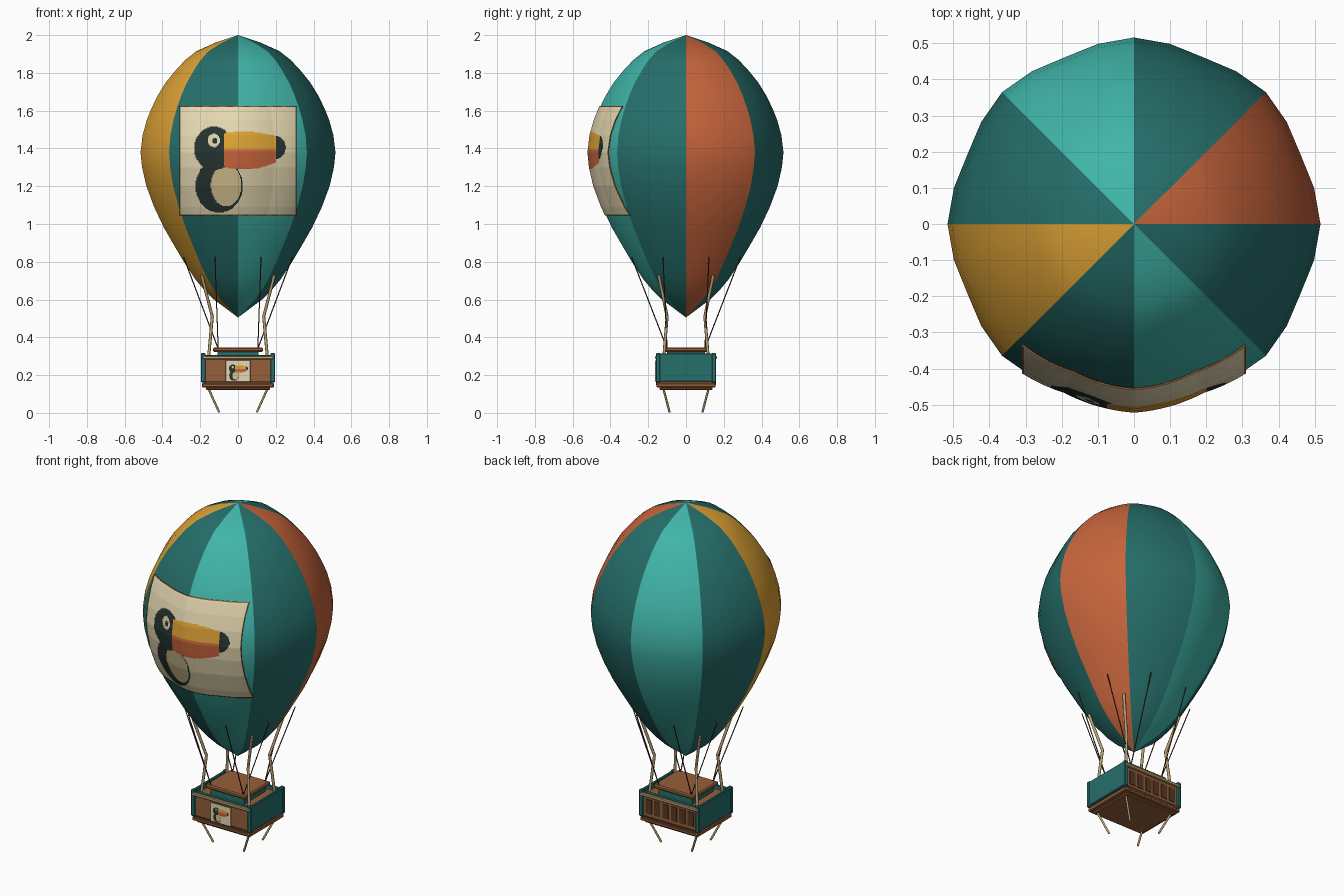
import bpy, bmesh, math
from mathutils import Vector, Matrix

if "Cube" in bpy.data.objects:
    bpy.data.objects.remove(bpy.data.objects["Cube"])


def lin(c):
    c /= 255
    return c / 12.92 if c <= 0.04045 else ((c + 0.055) / 1.055) ** 2.4


MATS, INDEX = [], {}
for name, rgb in {"light teal": (64, 180, 168), "dark teal": (37, 110, 106), "orange": (200, 101, 60),
                  "yellow": (224, 164, 54), "cream": (230, 216, 177), "black green": (38, 52, 49),
                  "wood brown": (150, 95, 58), "dark brown": (88, 56, 36), "rope tan": (188, 162, 114),
                  "belly sand": (215, 194, 146)}.items():
    m = bpy.data.materials.new(name)
    m.diffuse_color = (*[lin(c) for c in rgb], 1)
    m.use_nodes = True
    m.node_tree.nodes["Principled BSDF"].inputs["Base Color"].default_value = m.diffuse_color
    INDEX[name] = len(MATS)
    MATS.append(m)


def finish(name, bm, mat=None):
    """Turn a bmesh into an object; one colour, or all colours if faces are already indexed."""
    me = bpy.data.meshes.new(name)
    bm.to_mesh(me)
    bm.free()
    for m in ([MATS[INDEX[mat]]] if mat else MATS):
        me.materials.append(m)
    ob = bpy.data.objects.new(name, me)
    bpy.context.collection.objects.link(ob)
    return ob


def boxes(name, mat, specs, bevel=0.0):
    """Boxes given as (x0, x1, y0, y1, z0, z1), joined in one object."""
    bm = bmesh.new()
    for x0, x1, y0, y1, z0, z1 in specs:
        mtx = Matrix.Translation(((x0 + x1) / 2, (y0 + y1) / 2, (z0 + z1) / 2)) @ \
            Matrix.Diagonal((x1 - x0, y1 - y0, z1 - z0, 1))
        bmesh.ops.create_cube(bm, size=1, matrix=mtx)
    ob = finish(name, bm, mat)
    if bevel:
        b = ob.modifiers.new("bevel", "BEVEL")
        b.width, b.segments = bevel, 1
    return ob


def rods(name, mat, paths, radius, sides=8):
    """Round rods along each list of points."""
    bm = bmesh.new()
    for path in paths:
        for a, b in zip(path, path[1:]):
            a, b = Vector(a), Vector(b)
            rot = (b - a).to_track_quat('Z', 'Y').to_matrix().to_4x4()
            bmesh.ops.create_cone(bm, cap_ends=True, segments=sides, radius1=radius, radius2=radius,
                                  depth=(b - a).length, matrix=Matrix.Translation((a + b) / 2) @ rot)
    ob = finish(name, bm, mat)
    for p in ob.data.polygons:
        p.use_smooth = len(p.vertices) == 4
    return ob


# Envelope shape: profile (z, radius) and the slightly flattened gores
PROFILE = [(.505, 0), (.55, .06), (.60, .127), (.65, .178), (.71, .228), (.80, .287), (.89, .34),
           (.98, .392), (1.09, .444), (1.20, .485), (1.30, .508), (1.38, .516), (1.47, .505),
           (1.55, .483), (1.61, .459), (1.68, .425), (1.75, .382), (1.82, .325), (1.87, .277),
           (1.915, .22), (1.96, .12), (2.0, 0)]
GORE = [1, .985, .968, .985]


def radius(z, theta):
    t = (theta / math.radians(11.25)) % 4
    i = int(t)
    f = GORE[i % 4] + (GORE[(i + 1) % 4] - GORE[i % 4]) * (t - i)
    for (z0, r0), (z1, r1) in zip(PROFILE, PROFILE[1:]):
        if z0 <= z <= z1:
            return f * (r0 + (r1 - r0) * (z - z0) / (z1 - z0))
    return 0


# Envelope: eight gores, smooth inside each, sharp along the seams
bm = bmesh.new()
rings = []
for z, r in PROFILE[1:-1]:
    rings.append([bm.verts.new((r * GORE[i % 4] * math.cos(math.tau * i / 32),
                                r * GORE[i % 4] * math.sin(math.tau * i / 32), z)) for i in range(32)])
bottom, top = bm.verts.new((0, 0, .505)), bm.verts.new((0, 0, 2.0))
colours = ["orange", "dark teal", "light teal", "dark teal", "yellow", "dark teal", "light teal", "dark teal"]
for i in range(32):
    j = (i + 1) % 32
    faces = [bm.faces.new((bottom, rings[0][j], rings[0][i])),
             bm.faces.new((top, rings[-1][i], rings[-1][j]))]
    faces += [bm.faces.new((a[i], a[j], b[j], b[i])) for a, b in zip(rings, rings[1:])]
    for f in faces:
        f.material_index, f.smooth = INDEX[colours[i // 4]], True
for e in bm.edges:
    if len({f.material_index for f in e.link_faces}) > 1:
        e.smooth = False
finish("envelope", bm)


# Painted bird, coloured by rule in banner coordinates
def bird(x, z):
    def inside(cx, cz, rx, rz):
        return ((x - cx) / rx) ** 2 + ((z - cz) / rz) ** 2 < 1
    if abs(x) > .305 or abs(z - 1.335) > .285:
        return "wood brown"
    if inside(-.122, 1.44, .013, .015):
        return "black green"
    if inside(-.127, 1.443, .032, .036):
        return "cream"
    if x > .2 and inside(.195, 1.405, .058, .062):
        return "black green"
    if -.075 < x < .2 and 1.29 + 1.2 * (x - .03) ** 2 < z < 1.49 - .87 * (x - .03) ** 2:
        return "yellow" if z > 1.395 else "orange"
    if inside(-.127, 1.40, .105, .115):
        return "black green"
    if inside(-.063, 1.205, .08, .112):
        return "belly sand"
    if inside(-.10, 1.20, .125, .14):
        return "black green"
    return "cream"


def picture(name, nx, nz, place, thickness):
    bm = bmesh.new()
    xs = [-.31 + .62 * i / nx for i in range(nx + 1)]
    zs = [1.045 + .58 * k / nz for k in range(nz + 1)]
    g = [[bm.verts.new(place(x, z)) for x in xs] for z in zs]
    for k in range(nz):
        for i in range(nx):
            f = bm.faces.new((g[k][i], g[k][i + 1], g[k + 1][i + 1], g[k + 1][i]))
            f.material_index = INDEX[bird((xs[i] + xs[i + 1]) / 2, (zs[k] + zs[k + 1]) / 2)]
            f.smooth = True
    ob = finish(name, bm)
    s = ob.modifiers.new("thickness", "SOLIDIFY")
    s.thickness, s.offset = thickness, -1


def on_envelope(x, z):
    y = -.45
    for _ in range(5):
        r = radius(z, math.atan2(y, x)) + .006
        y = -math.sqrt(r * r - x * x)
    return x, y, z


picture("banner", 124, 116, on_envelope, .004)
picture("basket_picture", 62, 58, lambda x, z: (x * .21, -.164, .222 + (z - 1.335) * .19), .004)

# Basket: core, teal side walls, corner posts, base and front/back trim
boxes("basket_core", "wood brown", [(-.182, .182, -.15, .15, .15, .285)])
boxes("basket_sides", "dark teal", [(s * .186 - .008, s * .186 + .008, -.155, .155, .165, .315) for s in (-1, 1)], .004)
boxes("corner_posts", "dark teal", [(s * .184 - .013, s * .184 + .013, t * .148 - .012, t * .148 + .012, .16, .318)
                                    for s in (-1, 1) for t in (-1, 1)], .005)
boxes("basket_rim", "dark teal", [(-.18, .18, t * .142 - .008, t * .142 + .008, .28, .306) for t in (-1, 1)])
boxes("top_rails", "rope tan", [(-.19, .19, t * .155 - .008, t * .155 + .008, .283, .302) for t in (-1, 1)], .004)
boxes("lower_rails", "dark brown", [(-.175, .175, t * .152 - .006, t * .152 + .006, .148, .166) for t in (-1, 1)])
boxes("basket_base", "wood brown", [(-.19, .19, -.157, .157, .135, .158), (-.17, .17, -.14, .14, .122, .136)], .004)

# Back slots
boxes("back_slots", "dark brown", [(x - .019, x + .019, .145, .154, .185, .268)
                                   for x in [-.1375 + .055 * i for i in range(6)]])

# Lid over the basket
boxes("lid_support", "dark teal", [(-.108, .108, -.10, .10, .28, .325)])
boxes("lid", "wood brown", [(-.132, .132, -.115, .115, .323, .347)], .006)

# Ropes and legs, mirrored to the four corners
corners = [(s, t) for s in (-1, 1) for t in (-1, 1)]
rods("main_ropes", "rope tan", [[(s * .156, t * .118, .29), (s * .136, t * .10, .51), (s * .193, t * .145, .73)]
                                for s, t in corners], .008)
rods("thin_ropes", "dark brown", [[(s * .105, t * .10, .34), (s * a, t * b, .825)]
                                  for s, t in corners for a, b in ((.122, .288), (.288, .122))], .003, 6)
rods("legs", "rope tan", [[(s * .157, t * .12, .13), (s * .10, t * .087, .004)] for s, t in corners], .006)
